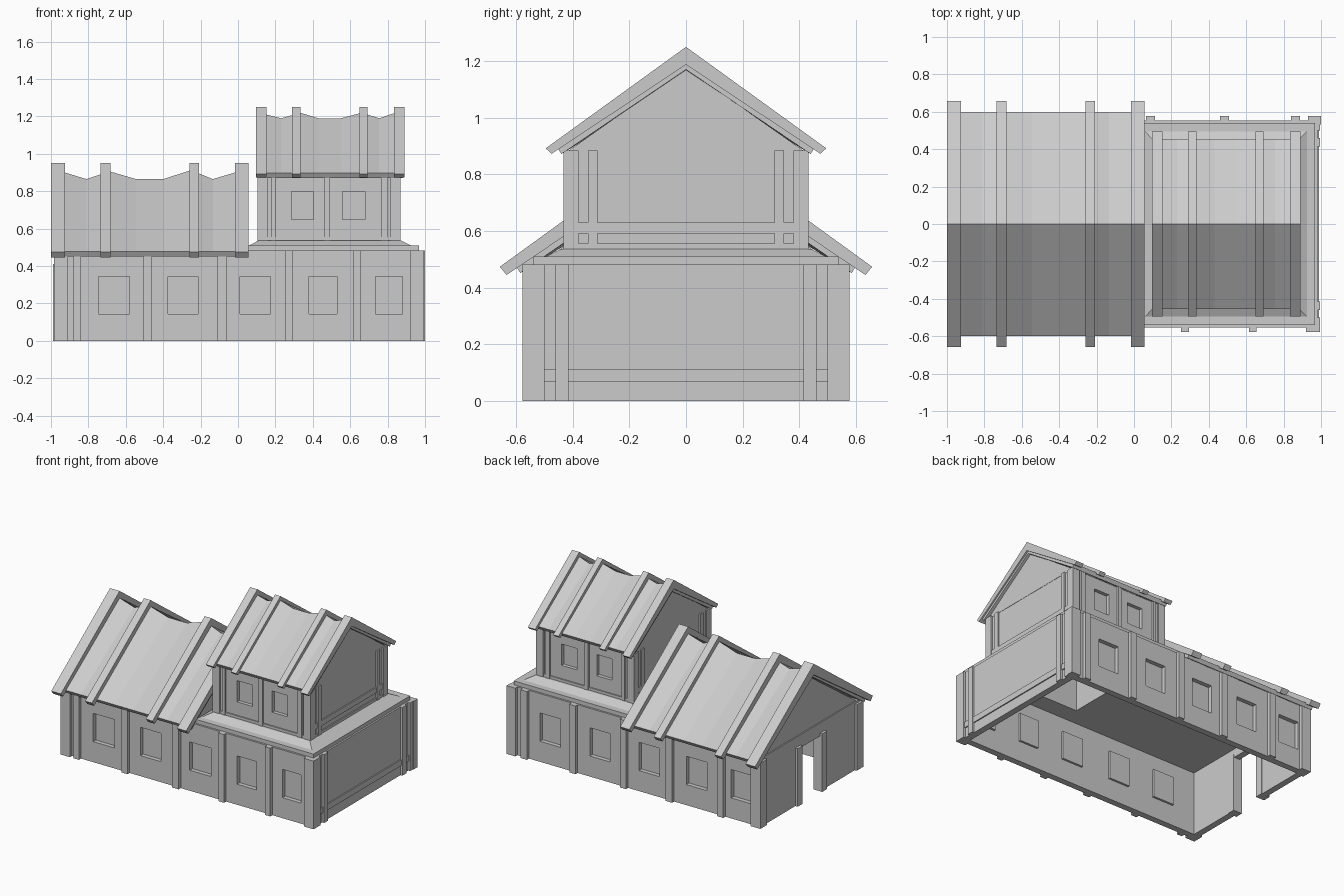
import bpy, bmesh

if "Cube" in bpy.data.objects:
    bpy.data.objects.remove(bpy.data.objects["Cube"])


def loft(name, loops):
    """Solid skinned through matching closed loops of points."""
    bm = bmesh.new()
    rings = [[bm.verts.new(p) for p in loop] for loop in loops]
    n = len(rings[0])
    for a, b in zip(rings, rings[1:]):
        for i in range(n):
            bm.faces.new((a[i], a[(i + 1) % n], b[(i + 1) % n], b[i]))
    bm.faces.new(rings[0])
    bm.faces.new(rings[-1])
    bmesh.ops.recalc_face_normals(bm, faces=bm.faces)
    mesh = bpy.data.meshes.new(name)
    bm.to_mesh(mesh)
    bm.free()
    ob = bpy.data.objects.new(name, mesh)
    bpy.context.collection.objects.link(ob)
    return ob


def rect(x0, x1, y0, y1, z):
    return [(x0, y0, z), (x1, y0, z), (x1, y1, z), (x0, y1, z)]


def box(name, x0, x1, y0, y1, z0, z1):
    return loft(name, [rect(x0, x1, y0, y1, z0), rect(x0, x1, y0, y1, z1)])


def cut(ob, cutters):
    """Subtract boxes, then throw the cutters away."""
    tools = []
    for c in cutters:
        tool = box("cutter", *c)
        tool.hide_render = True
        m = ob.modifiers.new("cut", 'BOOLEAN')
        m.operation, m.solver, m.object = 'DIFFERENCE', 'EXACT', tool
        tools.append(tool)
    bpy.context.view_layer.objects.active = ob
    for m in list(ob.modifiers):
        bpy.ops.object.modifier_apply(modifier=m.name)
    for t in tools:
        bpy.data.objects.remove(t)


def roof_profile(x, y, ridge, eave, lip_y, lip_z, under):
    return [(x, 0, ridge), (x, y, eave), (x, lip_y, lip_z), (x, 0, under),
            (x, -lip_y, lip_z), (x, -y, eave)]


def roof(name, beams, sheet, beam_shape, sheet_y, eave, core):
    # Sagging sheet, constant eave height
    loft(name + "_sheet", [roof_profile(x, sheet_y, z, eave, sheet_y - 0.015, eave - 0.025, z - 0.05)
                           for x, z in sheet])
    # Raised rafters over the sheet
    for a, b in beams:
        loft(name + "_rafter", [roof_profile(x, *beam_shape) for x in (a, b)])
    # Gable filling
    x0, x1, y, z, apex = core
    loft(name + "_gable", [[(x, -y, z), (x, y, z), (x, 0, apex)] for x in (x0, x1)])


# ---- Lower hall walls: hollow, open below, recessed windows, door in left end
W = 0.553
front_windows = [(-0.745, -0.58), (-0.375, -0.215), (0.01, 0.175), (0.38, 0.53), (0.735, 0.88)]
back_windows = [(c - 0.08, c + 0.08) for c in (0.675, 0.285, -0.1, -0.47, -0.82)]
hall = box("hall_walls", -0.97, 0.98, -W, W, 0, 0.482)
cuts = [(-0.925, 0.935, -W + 0.045, W - 0.045, -0.1, 0.45),
        (0.16, 0.82, -0.38, 0.38, 0.4, 0.6),
        (-1.1, -0.9, -0.11, 0.11, -0.1, 0.39)]
for s, wins in ((-1, front_windows), (1, back_windows)):
    for a, b in wins:
        y0, y1 = sorted((s * (W - 0.03), s * (W + 0.1)))
        cuts.append((a, b, y0, y1, 0.145, 0.345))
        p0, p1 = sorted((s * (W - 0.06), s * (W - 0.04)))
        box("window_back", a, b, p0, p1, 0.145, 0.345)
cut(hall, cuts)

# Timber posts along front and back
front_posts = [(-0.985, -0.91), (-0.88, -0.84), (-0.505, -0.46), (-0.11, -0.06),
               (0.25, 0.295), (0.615, 0.655), (0.92, 0.99)]
back_posts = [(-0.985, -0.91), (-0.695, -0.645), (-0.295, -0.245), (0.065, 0.112),
              (0.46, 0.508), (0.84, 0.888), (0.93, 1.0)]
for s, posts in ((-1, front_posts), (1, back_posts)):
    for a, b in posts:
        y0, y1 = sorted((s * (W - 0.02), s * 0.577))
        box("hall_post", a, b, y0, y1, 0, 0.482 if a > 0 else 0.465)

# Corner posts, end posts, right rail and door frame
for s in (-1, 1):
    def side(lo, hi):
        return sorted((s * lo, s * hi))
    box("right_corner_post", 0.96, 0.995, *side(0.5, 0.577), 0, 0.482)
    box("right_end_post", 0.96, 0.995, *side(0.415, 0.46), 0, 0.482)
    box("left_corner_post", -0.985, -0.95, *side(0.5, 0.577), 0, 0.465)
    box("door_post", -0.988, -0.92, *side(0.11, 0.165), 0, 0.41)
box("right_rail", 0.96, 0.988, -0.5, 0.5, 0.07, 0.112)

# ---- Plinth under the upper storey
plinth = loft("plinth", [rect(0.05, 0.968, -0.54, 0.54, 0.475), rect(0.05, 0.968, -0.54, 0.54, 0.51),
                         rect(0.06, 0.925, -0.495, 0.495, 0.51), rect(0.11, 0.87, -0.44, 0.44, 0.537)])
cut(plinth, [(0.16, 0.82, -0.38, 0.38, 0.4, 0.6)])

# ---- Upper storey
U = 0.418
upper = box("upper_walls", 0.115, 0.858, -U, U, 0.53, 0.885)
cuts = [(0.16, 0.82, -0.38, 0.38, 0.4, 0.86)]
for a, b in ((0.285, 0.405), (0.56, 0.68)):
    for s in (-1, 1):
        y0, y1 = sorted((s * (U - 0.025), s * (U + 0.1)))
        cuts.append((a, b, y0, y1, 0.65, 0.8))
cut(upper, cuts)

for s in (-1, 1):
    def side(lo, hi):
        return sorted((s * lo, s * hi))
    # Front and back posts with sill
    for a, b in ((0.108, 0.157), (0.178, 0.2), (0.463, 0.493), (0.765, 0.8), (0.815, 0.868)):
        box("upper_post", a, b, *side(U - 0.02, 0.432), 0.53, 0.885)
    box("upper_sill", 0.112, 0.862, *side(U - 0.02, 0.426), 0.53, 0.556)
    # End posts
    for x0, x1 in ((0.105, 0.135), (0.84, 0.87)):
        box("upper_corner_post", x0, x1, *side(0.38, 0.432), 0.53, 0.885)
        box("upper_end_post", x0, x1, *side(0.312, 0.345), 0.53, 0.885)
for x0, x1 in ((0.108, 0.135), (0.84, 0.866)):
    box("upper_end_rail", x0, x1, -0.39, 0.39, 0.592, 0.63)
    box("upper_end_sill", x0, x1, -0.42, 0.42, 0.53, 0.556)

# ---- Roofs
roof("lower_roof",
     [(-1.0, -0.925), (-0.735, -0.682), (-0.26, -0.208), (-0.017, 0.055)],
     [(-0.985, 0.905), (-0.925, 0.9), (-0.81, 0.865), (-0.735, 0.89), (-0.682, 0.905), (-0.545, 0.865),
      (-0.4, 0.865), (-0.26, 0.91), (-0.208, 0.895), (-0.135, 0.865), (-0.017, 0.9), (0.045, 0.905)],
     (0.657, 0.95, 0.474, 0.633, 0.445, 0.872), 0.6, 0.477,
     (-0.962, 0.03, 0.55, 0.462, 0.85))
# lower_roof beam arguments: y, ridge, eave, lip_y, lip_z, underside ridge

roof("upper_roof",
     [(0.095, 0.152), (0.29, 0.333), (0.65, 0.692), (0.833, 0.89)],
     [(0.105, 1.215), (0.152, 1.21), (0.23, 1.19), (0.29, 1.207), (0.333, 1.22), (0.43, 1.19),
      (0.55, 1.19), (0.65, 1.217), (0.692, 1.21), (0.755, 1.19), (0.833, 1.217), (0.88, 1.22)],
     (0.495, 1.25, 0.892, 0.474, 0.873, 1.187), 0.455, 0.897,
     (0.115, 0.86, 0.42, 0.88, 1.175))
